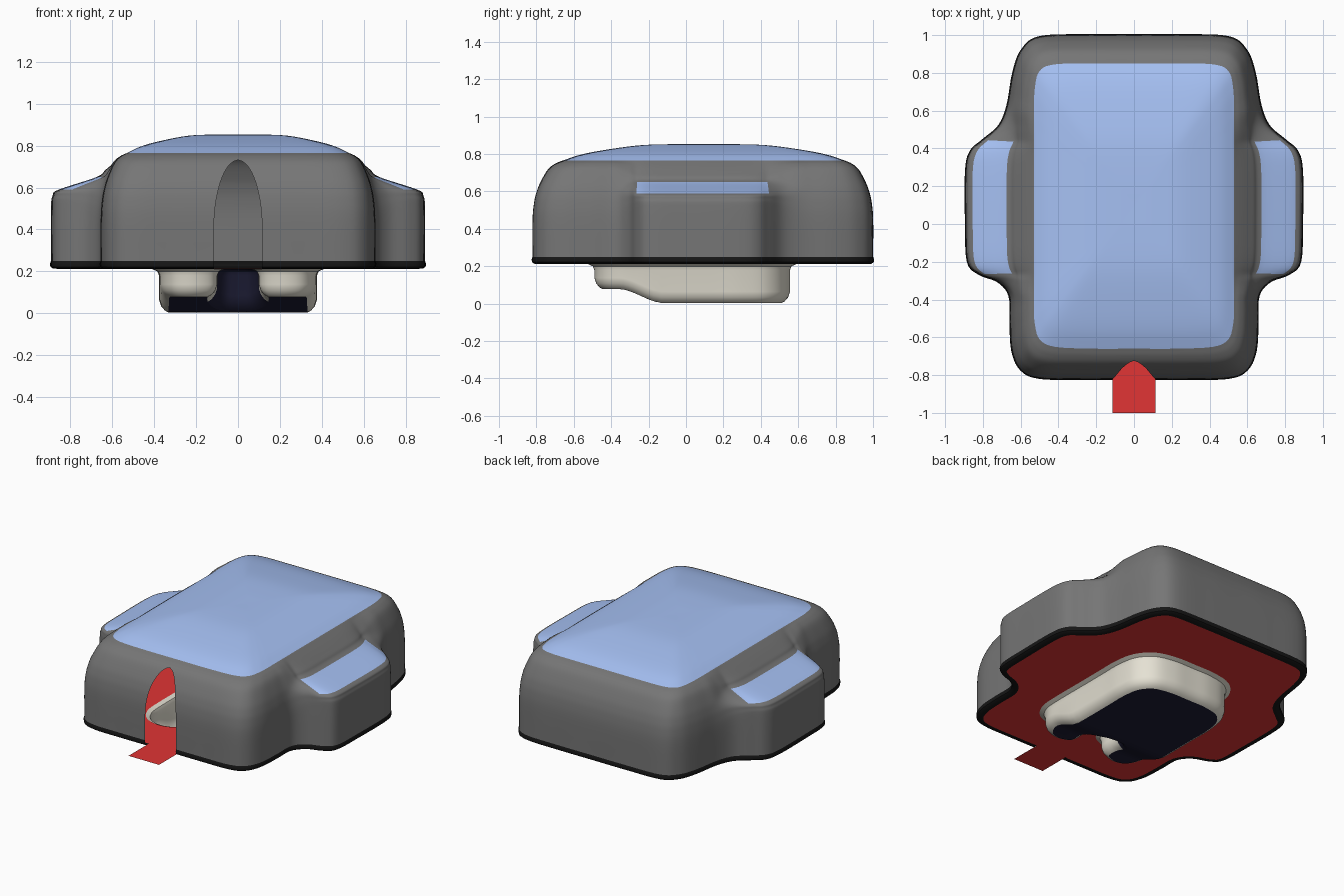
import bpy, bmesh, math

if "Cube" in bpy.data.objects:
    bpy.data.objects.remove(bpy.data.objects["Cube"])

K = 5  # samples per curve segment


def material(name, rgb):
    m = bpy.data.materials.new(name)
    m.diffuse_color = (*rgb, 1)
    m.use_nodes = True
    m.node_tree.nodes["Principled BSDF"].inputs["Base Color"].default_value = m.diffuse_color
    return m


BLUE = material("blue", (0.38, 0.53, 0.90))
RED = material("red", (0.75, 0.035, 0.035))
CREAM = material("cream", (0.80, 0.77, 0.67))
NAVY = material("navy", (0.012, 0.012, 0.035))
BLACK = material("black", (0.008, 0.008, 0.008))
GREY = material("grey", (0.18, 0.18, 0.18))


def spline(pts):
    """Smooth curve through points of any dimension."""
    ends = [tuple(2 * a - b for a, b in zip(pts[0], pts[1]))], \
           [tuple(2 * a - b for a, b in zip(pts[-1], pts[-2]))]
    p = ends[0] + list(pts) + ends[1]
    out = []
    for i in range(1, len(p) - 2):
        for s in range(K):
            t = s / K
            out.append(tuple(
                b + 0.5 * t * (c - a + t * (2*a - 5*b + 4*c - d + t * (3*(b - c) + d - a)))
                for a, b, c, d in zip(p[i-1], p[i], p[i+1], p[i+2])))
    return out + [tuple(pts[-1])]


def full(half):
    """Close a half outline by reflecting it in x."""
    return [(p[0], p[1]) for p in half] + [(-p[0], p[1]) for p in half[-2:0:-1]]


def offset(half, d):
    """Closed outline moved outwards by d."""
    ring, out = full(half), []
    for i, (x, y) in enumerate(ring):
        (ax, ay), (bx, by) = ring[i - 1], ring[(i + 1) % len(ring)]
        n = math.hypot(bx - ax, by - ay)
        out.append((x + d * (by - ay) / n, y - d * (bx - ax) / n))
    return out


def finish(name, bm, mats, mirror=False):
    me = bpy.data.meshes.new(name)
    bm.to_mesh(me)
    bm.free()
    for m in mats:
        me.materials.append(m)
    ob = bpy.data.objects.new(name, me)
    bpy.context.collection.objects.link(ob)
    bpy.ops.object.select_all(action='DESELECT')
    ob.select_set(True)
    bpy.context.view_layer.objects.active = ob
    bpy.ops.object.shade_smooth_by_angle(angle=math.radians(40))
    if mirror:
        ob.modifiers.new("mirror", 'MIRROR')
    return ob


def half_loft(name, rows, mats, pick=lambda i, j: 0, flip=False):
    """Skin rows of points, then mirror the half in x."""
    bm = bmesh.new()
    grid = [[bm.verts.new(p) for p in r] for r in rows]
    for j in range(len(rows) - 1):
        for i in range(len(rows[0]) - 1):
            q = [grid[j][i], grid[j][i+1], grid[j+1][i+1], grid[j+1][i]]
            bm.faces.new(q[::-1] if flip else q).material_index = pick(i, j)
    bmesh.ops.remove_doubles(bm, verts=bm.verts, dist=0.0002)
    return finish(name, bm, mats, True)


# Plan outlines from front centre to back centre: shell (with wing weight), top panel
outline = spline([
    (0, -.82, 0), (.25, -.82, 0), (.5, -.815, 0), (.6, -.77, 0), (.645, -.67, 0),
    (.655, -.52, 0), (.66, -.38, 0), (.72, -.305, .5), (.82, -.265, 1), (.88, -.2, 1),
    (.89, 0, 1), (.89, .28, 1), (.865, .385, 1), (.8, .445, 1), (.715, .52, .5),
    (.67, .63, 0), (.64, .8, 0), (.595, .92, 0), (.5, .99, 0), (.25, 1, 0), (0, 1, 0)])
panel = spline([
    (0, -.66), (.22, -.66), (.42, -.65), (.5, -.61), (.525, -.53), (.53, -.45), (.53, -.38),
    (.53, -.31), (.53, -.26), (.53, -.17), (.53, 0), (.53, .25), (.53, .36), (.53, .43),
    (.53, .51), (.53, .6), (.525, .72), (.5, .81), (.42, .845), (.22, .85), (0, .85)])

# Wall profiles (inward fraction, height) for the body and for the side wings
body = spline([(0, .25), (0, .45), (.05, .54), (.13, .595), (.25, .645), (.5, .715),
               (.75, .748), (1, .765)])
wing = spline([(0, .25), (0, .5), (.02, .56), (.1, .59), (.6, .65), (.72, .685),
               (.87, .73), (1, .765)])


def slot(x, y, z):
    """Open the arched slot in the front wall."""
    if y > -.5 or z > .73:
        return (x, y, z)
    w = .115 * math.sqrt(max(0, 1 - (max(z - .4, 0) / .33) ** 2))
    return (x + w * max(0, 1 - x / .5), y, z)


# Shell with blue crown and wing panels
rows = []
for (bt, bz), (wt, wz) in zip(body, wing):
    row = []
    for (ox, oy, w), (px, py) in zip(outline, panel):
        w = min(max(w, 0), 1)
        t, z = bt + (wt - bt) * w, bz + (wz - bz) * w
        row.append(slot(max(0, ox + (px - ox) * t), oy + (py - oy) * t, z))
    rows.append(row)
crown = len(rows) - 1
for s, z in spline([(1, .765), (.87, .797), (.7, .822), (.45, .847), (.2, .853), (0, .853)])[1:]:
    rows.append([(x * s, .095 + (y - .095) * s, z) for x, y in panel])


def shell_colour(i, j):
    on_wing = 3 * K <= j < 4 * K and 8 * K <= i < 13 * K
    return 1 if j >= crown or on_wing else 0


half_loft("shell", rows, [GREY, BLUE], shell_colour)

# Black rim
n = len(outline)
half_loft("rim", [[slot(max(x, 0), y, z) for x, y in offset(outline, d)[:n]]
                  for d, z in [(-.04, .212), (-.01, .213), (.003, .222), (.005, .237), (0, .25)]],
          [BLACK])

# Horseshoe foot with a front notch
foot = spline([
    (0, -.2), (.06, -.215), (.1, -.28), (.1, -.4), (.13, -.46), (.22, -.49), (.31, -.465),
    (.365, -.38), (.375, -.25), (.375, -.05), (.375, .15), (.375, .3), (.35, .43),
    (.27, .52), (.14, .553), (0, .555)])


def sole_z(y):
    t = min(max((y + .36) / .24, 0), 1)
    return .078 - .074 * t * t * (3 - 2 * t)


m = len(foot)
top = [[(x, y, z) for x, y in offset(foot, d)[:m]]
       for d, z in [(.035, .212), (.008, .2), (0, .18)]]
low = [[(x, y, sole_z(y) + h) for x, y in offset(foot, d)[:m]]
       for d, h in [(0, .06), (-.01, .03), (-.028, .009), (-.045, 0)]]
half_loft("foot_wall", top + low, [CREAM, NAVY], lambda i, j: 1 if i < 2 * K else 0, flip=True)

# Navy sole, cut across so it can follow the step
bm = bmesh.new()
bm.faces.new([bm.verts.new((x, y, 0)) for x, y in offset(foot, -.045)][::-1])
for c in range(12):
    bmesh.ops.bisect_plane(bm, geom=bm.verts[:] + bm.edges[:] + bm.faces[:],
                           plane_co=(0, -.373 + c * .025, 0), plane_no=(0, 1, 0))
for v in bm.verts:
    v.co.z = sole_z(v.co.y)
finish("sole", bm, [NAVY])

# Red floor with an opening for the foot
bm = bmesh.new()
edges = []
for ring in (offset(outline, -.038), offset(foot, .034)):
    vs = [bm.verts.new((x, y, .212)) for x, y in ring]
    edges += [bm.edges.new((vs[i - 1], vs[i])) for i in range(len(vs))]
bmesh.ops.triangle_fill(bm, edges=edges, use_beauty=True, normal=(0, 0, -1))
finish("floor", bm, [RED])

# Red tongue through the slot
bm = bmesh.new()
bm.faces.new([bm.verts.new(p) for p in [(-.113, -1, .215), (.113, -1, .215),
                                        (.113, -.775, .214), (-.113, -.775, .214)]])
finish("tongue", bm, [RED])
